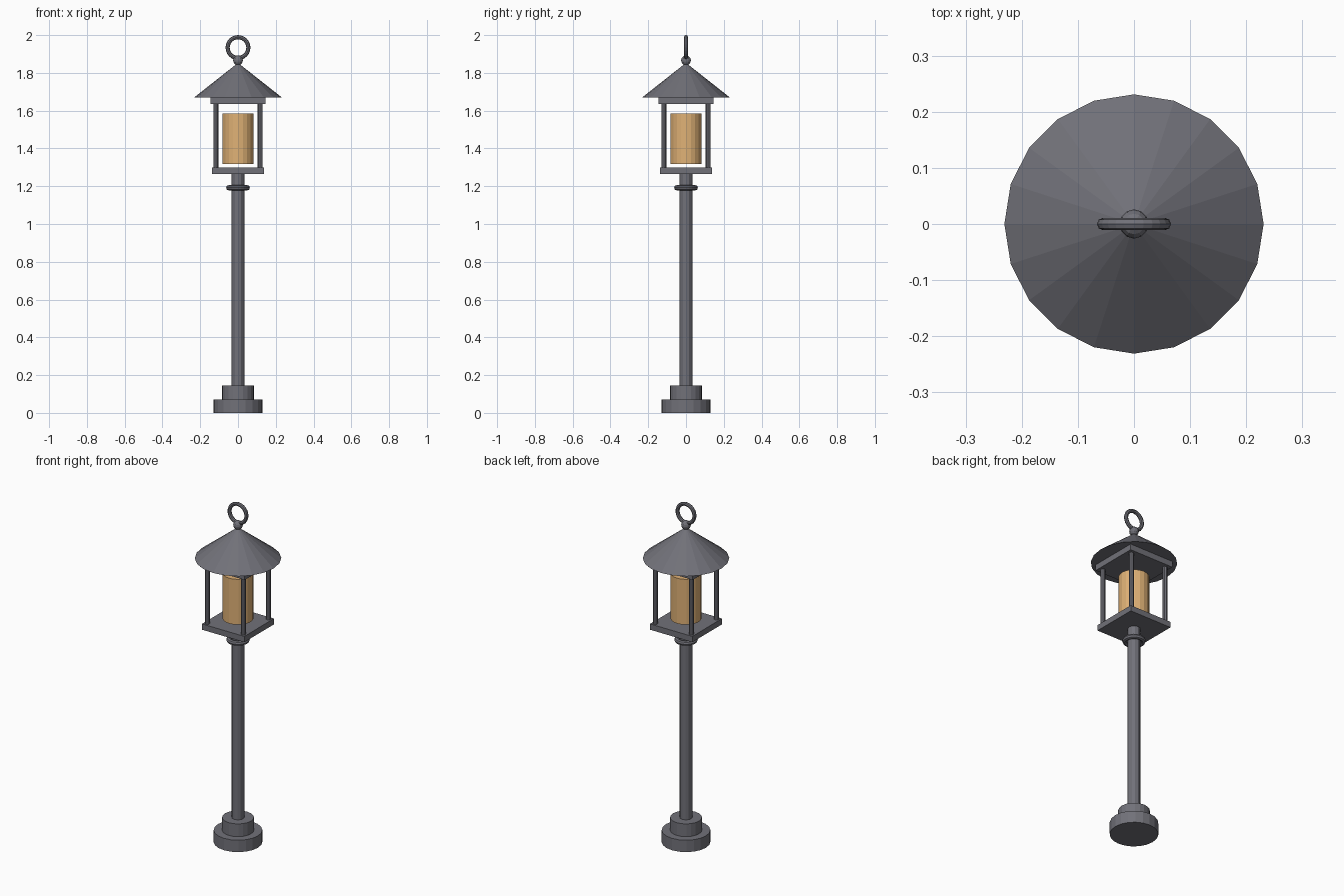
import bpy, math

if "Cube" in bpy.data.objects:
    bpy.data.objects.remove(bpy.data.objects["Cube"])


def material(name, rgb):
    m = bpy.data.materials.new(name)
    m.diffuse_color = (*rgb, 1)
    m.use_nodes = True
    m.node_tree.nodes["Principled BSDF"].inputs["Base Color"].default_value = m.diffuse_color
    return m


metal = material("grey_metal", (0.165, 0.165, 0.19))
amber = material("amber_glow", (0.74, 0.44, 0.18))


def finish(name, mat):
    ob = bpy.context.object
    ob.name = name
    ob.data.materials.append(mat)
    return ob


def cylinder(name, r, z0, z1, sides, mat=metal, x=0, y=0, r_top=None):
    bpy.ops.mesh.primitive_cone_add(vertices=sides, radius1=r, radius2=r if r_top is None else r_top,
                                    depth=z1 - z0, location=(x, y, (z0 + z1) / 2))
    return finish(name, mat)


def plate(name, half, z0, z1):
    bpy.ops.mesh.primitive_cube_add(size=1, location=(0, 0, (z0 + z1) / 2))
    bpy.context.object.scale = (2 * half, 2 * half, z1 - z0)
    return finish(name, metal)


def ring(name, major, minor, z, rot=(0, 0, 0)):
    bpy.ops.mesh.primitive_torus_add(major_radius=major, minor_radius=minor, major_segments=24,
                                     minor_segments=8, location=(0, 0, z), rotation=rot)
    return finish(name, metal)


# Stepped foot and pole
cylinder("base_lower", 0.13, 0, 0.07, 20)
cylinder("base_upper", 0.085, 0.07, 0.145, 20)
cylinder("pole", 0.034, 0.145, 1.27, 12)
ring("pole_collar", 0.049, 0.014, 1.192)

# Lantern cage
plate("lantern_floor", 0.138, 1.265, 1.299)
for i, (sx, sy) in enumerate([(-1, -1), (1, -1), (1, 1), (-1, 1)]):
    cylinder(f"lantern_post_{i + 1}", 0.0135, 1.299, 1.637, 8, x=sx * 0.117, y=sy * 0.117)
plate("lantern_top_frame", 0.145, 1.636, 1.672)

# Glowing lamp, floating just above the floor
cylinder("lamp", 0.083, 1.317, 1.584, 20, amber)

# Conical roof, ball and hanging ring
cylinder("roof", 0.231, 1.671, 1.853, 20, r_top=0)
bpy.ops.mesh.primitive_uv_sphere_add(segments=12, ring_count=8, radius=0.026, location=(0, 0, 1.866))
finish("finial_ball", metal)
ring("hanging_ring", 0.055, 0.011, 1.934, (math.pi / 2, 0, 0))
